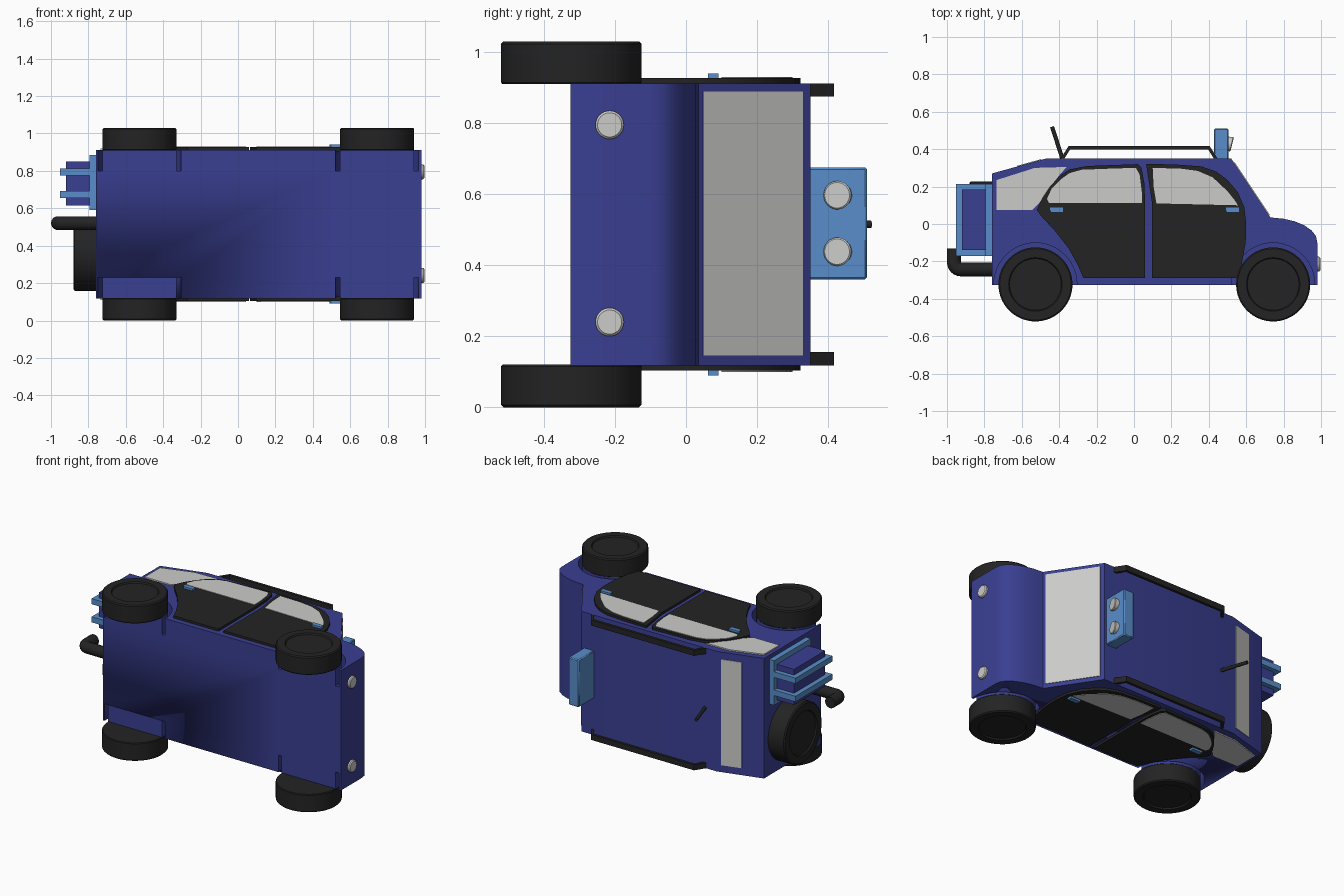
import bpy, bmesh, math
from mathutils import Vector

if "Cube" in bpy.data.objects:
    bpy.data.objects.remove(bpy.data.objects["Cube"])

# The car lies on its side: nose +x, roof +y, width along z
MID = 0.515
SIDE = 0.912


def material(name, rgb):
    m = bpy.data.materials.new(name)
    m.diffuse_color = (*rgb, 1)
    m.use_nodes = True
    m.node_tree.nodes["Principled BSDF"].inputs["Base Color"].default_value = m.diffuse_color
    return m


BLUE = material("body_blue", (0.042, 0.05, 0.29))
LIGHT = material("light_blue", (0.10, 0.27, 0.59))
BLACK = material("rubber_black", (0.017, 0.017, 0.017))
GREY = material("glass_grey", (0.60, 0.60, 0.59))


def finish(name, bm, mat, angle=32):
    bmesh.ops.recalc_face_normals(bm, faces=bm.faces)
    me = bpy.data.meshes.new(name)
    bm.to_mesh(me)
    bm.free()
    ob = bpy.data.objects.new(name, me)
    bpy.context.collection.objects.link(ob)
    me.materials.append(mat)
    bpy.ops.object.select_all(action='DESELECT')
    ob.select_set(True)
    bpy.context.view_layer.objects.active = ob
    bpy.ops.object.shade_smooth_by_angle(angle=math.radians(angle))
    return ob


def prism(name, pts, z0, z1, mat):
    """Outline in x, y extruded from z0 to z1."""
    bm = bmesh.new()
    f = bm.faces.new([bm.verts.new((x, y, z0)) for x, y in pts])
    ext = bmesh.ops.extrude_face_region(bm, geom=[f])["geom"]
    bmesh.ops.translate(bm, vec=(0, 0, z1 - z0),
                        verts=[v for v in ext if isinstance(v, bmesh.types.BMVert)])
    return finish(name, bm, mat)


def both(name, pts, z0, z1, mat):
    """The same part on both flanks."""
    return [prism(name + "_right", pts, 2 * MID - z1, 2 * MID - z0, mat),
            prism(name + "_left", pts, z0, z1, mat)]


def box(name, x0, x1, y0, y1, z0, z1, mat):
    return prism(name, [(x0, y0), (x1, y0), (x1, y1), (x0, y1)], z0, z1, mat)


def lathe(name, profile, centre, axis, mat, seg=48):
    """Revolve (radius, height) points around an axis through centre."""
    bm = bmesh.new()
    rot = Vector((0, 0, 1)).rotation_difference(Vector(axis)).to_matrix()
    rings = []
    for r, h in profile:
        rings.append([bm.verts.new(rot @ Vector((r * math.cos(a), r * math.sin(a), h)) + Vector(centre))
                      for a in (2 * math.pi * i / seg for i in range(seg))])
    for a, b in zip(rings, rings[1:]):
        for i in range(seg):
            j = (i + 1) % seg
            bm.faces.new((a[i], a[j], b[j], b[i]))
    bm.faces.new(rings[0])
    bm.faces.new(rings[-1])
    return finish(name, bm, mat)


def tube(name, pts, radius, mat):
    cu = bpy.data.curves.new(name, 'CURVE')
    cu.dimensions = '3D'
    cu.bevel_depth = radius
    cu.bevel_resolution = 5
    cu.use_fill_caps = True
    sp = cu.splines.new('POLY')
    sp.points.add(len(pts) - 1)
    for p, c in zip(sp.points, pts):
        p.co = (*c, 1)
    ob = bpy.data.objects.new(name, cu)
    bpy.context.collection.objects.link(ob)
    cu.materials.append(mat)
    return ob


def pane(name, p, q, t0, t1, z0, z1, mat):
    """Thin plate lying on the sloped line p-q of the body outline."""
    p, q = Vector(p), Vector(q)
    d = q - p
    n = Vector((-d.y, d.x)).normalized()
    a, b = p + d * t0, p + d * t1
    prism(name, [a - n * .004, b - n * .004, b + n * .004, a + n * .004], z0, z1, mat)


# Body shell with arch recesses
outline = [(-.76, -.325), (-.76, .27), (-.47, .35), (.52, .35), (.73, .035), (.80, .028), (.86, .014),
           (.91, -.007), (.95, -.035), (.973, -.065), (.98, -.10), (.98, -.325)]
body = prism("body", outline, 2 * MID - SIDE, SIDE, BLUE)
WHEELS = {"rear": -.527, "front": .744}
WY, WR = -.323, .198
for end, wx in WHEELS.items():
    for side, s in (("left", 1), ("right", -1)):
        cutter = lathe("arch_cutter", [(.222, .285), (.222, .50)], (wx, WY, MID), (0, 0, s), BLUE)
        cutter.hide_render = True
        cutter.hide_viewport = True
        mod = body.modifiers.new("arch", 'BOOLEAN')
        mod.object = cutter
        mod.solver = 'EXACT'
        # Wheel with dished hub
        lathe(f"{end}_{side}_wheel",
              [(WR - .004, .395), (WR, .40), (WR, .508), (WR - .007, .515), (.143, .515), (.138, .506)],
              (wx, WY, MID), (0, 0, s), BLACK, 64)
    # Half round block behind each wheel
    half = [(wx + WR * math.cos(math.pi * i / 24), -.325 + WR * math.sin(math.pi * i / 24)) for i in range(25)]
    both(end + "_wheel_block", half, .78, SIDE, BLUE)

# Doors, side glass and handles
both("rear_door", [(-.27, -.29), (-.30, -.22), (-.35, -.13), (-.42, -.04), (-.49, .035), (-.52, .075), (-.49, .14),
                   (-.45, .20), (-.40, .255), (-.345, .292), (-.25, .31), (.02, .32), (.04, .30), (.055, .22),
                   (.06, .10), (.06, -.29)], .90, .927, BLACK)
both("front_door", [(.097, -.29), (.55, -.29), (.575, -.22), (.597, -.10), (.60, 0), (.59, .09), (.555, .17),
                    (.50, .235), (.44, .28), (.36, .308), (.22, .318), (.065, .322), (.08, .22), (.097, .11)],
     .90, .927, BLACK)
both("rear_door_glass", [(-.455, .112), (-.465, .135), (-.44, .19), (-.39, .24), (-.345, .272), (-.28, .29),
                         (-.1, .297), (.01, .30), (.03, .265), (.042, .17), (.042, .112)], .924, .930, GREY)
both("front_door_glass", [(.12, .11), (.105, .2), (.10, .30), (.25, .296), (.34, .284), (.42, .25), (.50, .175),
                          (.54, .125), (.555, .10)], .924, .930, GREY)
both("quarter_glass", [(-.735, .075), (-.735, .235), (-.53, .30), (-.36, .305), (-.40, .26), (-.505, .115),
                       (-.545, .075)], .908, .920, GREY)
for end, hx in (("rear", -.413), ("front", .527)):
    both(end + "_door_handle", [(hx - .038, .075), (hx - .03, .062), (hx + .036, .062), (hx + .036, .092),
                                (hx - .038, .092)], .92, .94, LIGHT)

# Windshield and rear window
pane("windshield", (.52, .35), (.73, .035), .07, .96, .145, .89, GREY)
pane("rear_window", (-.76, .27), (-.47, .35), .47, .91, .165, .865, GREY)

# Headlights
for side, z in (("left", .795), ("right", .24)):
    lathe(side + "_headlight", [(.04, 0), (.04, .028), (.034, .034)], (.962, -.215, z), (1, 0, 0), GREY, 32)

# Roof rails
both("roof_rail", [(-.395, .345), (-.35, .416), (.405, .416), (.45, .345), (.43, .345), (.397, .398),
                   (-.342, .398), (-.375, .345)], .875, SIDE, BLACK)

# Roof lamp box
lamp_box = box("roof_lamp_box", .428, .505, .345, .51, .36, .675, LIGHT)
bev = lamp_box.modifiers.new("soft_edges", 'BEVEL')
bev.width = .006
for side, z in (("left", .597), ("right", .438)):
    lathe(side + "_roof_lamp", [(.034, -.02), (.04, .016), (.036, .02)], (.505, .43, z), (.97, -.24, 0), GREY, 32)

# Antenna
tube("antenna", [(-.38, .34, MID), (-.438, .52, MID)], .011, BLACK)

# Spare wheel on the tail
lathe("spare_wheel", [(WR, 0), (WR, .115), (WR - .008, .122), (.143, .122), (.138, .113)],
      (-.758, .03, .357), (-1, 0, 0), BLACK, 64)

# Fuel can with carrier plate and straps
box("can_plate", -.795, -.755, -.17, .215, .59, .885, LIGHT)
box("fuel_can", -.92, -.79, -.14, .185, .615, .85, BLUE)
for name, z in (("upper", .775), ("lower", .655)):
    box(name + "_can_strap", -.952, -.79, -.17, .215, z, z + .037, LIGHT)

# Exhaust pipe with upturned end
bend = [(-.925 - .038 * math.sin(a), -.205 - .038 * math.cos(a), .521)
        for a in (math.pi / 2 * i / 6 for i in range(7))]
tube("exhaust_pipe", [(-.74, -.243, .521)] + bend + [(-.963, -.13, .521)], .037, BLACK)
